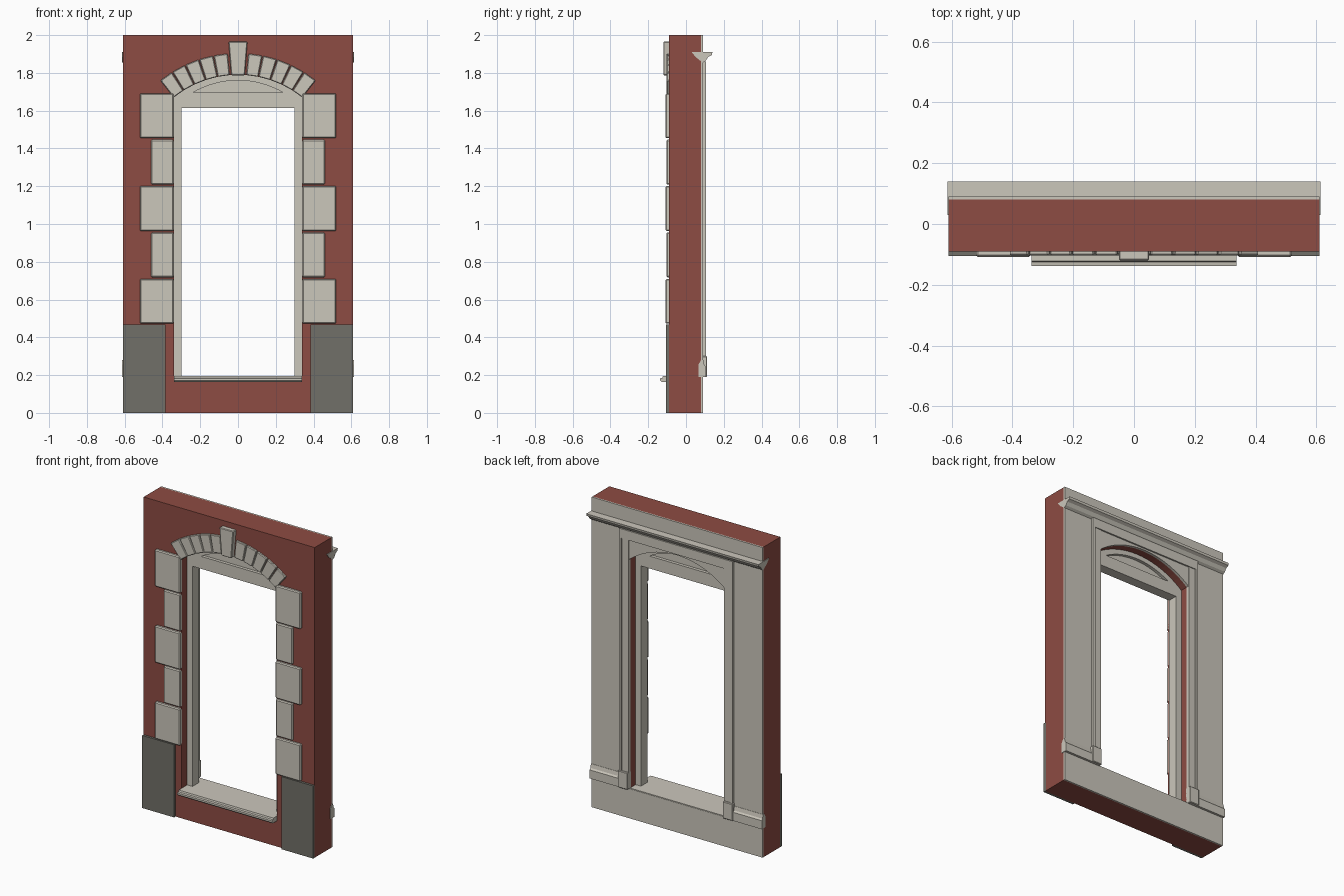
import bpy, bmesh, math

if "Cube" in bpy.data.objects:
    bpy.data.objects.remove(bpy.data.objects["Cube"])


def material(name, rgb):
    m = bpy.data.materials.new(name)
    m.use_nodes = True
    m.diffuse_color = (*rgb, 1)
    m.node_tree.nodes["Principled BSDF"].inputs["Base Color"].default_value = (*rgb, 1)
    return m


RED = material("red_brick", (0.27, 0.072, 0.056))
STONE = material("pale_stone", (0.60, 0.57, 0.50))
GREY = material("dark_grey_stone", (0.165, 0.162, 0.138))


def prism(name, loops, lo, hi, mat, axis="y", bevel=0):
    """Extrude flat outlines (later loops are holes) along y or x."""
    cu = bpy.data.curves.new(name, "CURVE")
    cu.dimensions, cu.fill_mode, cu.extrude = "2D", "BOTH", (hi - lo) / 2
    for loop in loops:
        s = cu.splines.new("POLY")
        s.points.add(len(loop) - 1)
        for p, (u, v) in zip(s.points, loop):
            p.co = (u, v, 0, 1)
        s.use_cyclic_u = True
    temp = bpy.data.objects.new(name + "_outline", cu)
    bpy.context.collection.objects.link(temp)
    dg = bpy.context.evaluated_depsgraph_get()
    mesh = bpy.data.meshes.new_from_object(temp.evaluated_get(dg))
    bpy.data.objects.remove(temp)
    mid = (lo + hi) / 2
    bm = bmesh.new()
    bm.from_mesh(mesh)
    for v in bm.verts:
        a, b, c = v.co
        v.co = (a, c + mid, b) if axis == "y" else (c + mid, a, b)
    bmesh.ops.remove_doubles(bm, verts=bm.verts, dist=1e-5)
    if len(loops) == 1:
        bmesh.ops.dissolve_limit(bm, angle_limit=0.01, verts=bm.verts, edges=bm.edges)
    bmesh.ops.recalc_face_normals(bm, faces=bm.faces)
    for f in bm.faces:
        f.smooth = False
    bm.to_mesh(mesh)
    bm.free()
    mesh.name = name
    mesh.materials.clear()
    mesh.materials.append(mat)
    ob = bpy.data.objects.new(name, mesh)
    bpy.context.collection.objects.link(ob)
    if bevel:
        mod = ob.modifiers.new("chamfer", "BEVEL")
        mod.width, mod.segments = bevel, 1
    return ob


def rect(x0, x1, z0, z1):
    return [(x0, z0), (x1, z0), (x1, z1), (x0, z1)]


def arc(radius, half_angle, cz, n=20):
    """Arc from right to left over the top."""
    return [(radius * math.sin(a), cz + radius * math.cos(a))
            for a in (half_angle * (1 - 2 * i / n) for i in range(n + 1))]


# Shared dimensions
W, HALF = 0.61, 0.34
ARC_Z, R_IN, R_OUT = 1.248, 0.542, 0.656
SPAN = math.asin(HALF / R_IN)
head = arc(R_IN, SPAN, ARC_Z)


def opening(bottom):
    return [(-HALF, bottom), (HALF, bottom)] + head


# Brick wall and the plaster lining behind it
prism("brick_wall", [rect(-W, W, 0, 2), opening(0.165)], -0.09, 0.08, RED)
prism("plaster_lining", [rect(-W, W, 0, 2), opening(0.19)], 0.08, 0.09, STONE)

# Window frame with a recessed arched panel in its head
lunette = arc(0.475, math.asin(0.24 / 0.475), 1.285)
prism("window_frame", [opening(0.19), rect(-0.3, 0.3, 0.195, 1.615), lunette],
      -0.035, 0.03, STONE)
prism("arched_panel", [lunette], -0.015, 0.01, STONE)

# Sill with a moulded nose
prism("window_sill", [[(0.088, 0.165), (0.088, 0.195), (-0.122, 0.195), (-0.125, 0.185),
                       (-0.138, 0.183), (-0.138, 0.172), (-0.128, 0.163), (-0.08, 0.163)]],
      -HALF + 0.002, HALF - 0.002, STONE, "x")

# Cornice and skirting profiles on the rear face
prism("rear_cornice", [[(0.03, 1.91), (0.14, 1.91), (0.137, 1.895), (0.118, 1.885),
                        (0.105, 1.865), (0.09, 1.855), (0.075, 1.865), (0.05, 1.885)]],
      -W - 0.004, W + 0.004, STONE, "x")
skirting = [(0.065, 0.19), (0.105, 0.19), (0.105, 0.245), (0.097, 0.255),
            (0.092, 0.28), (0.08, 0.28), (0.065, 0.255)]

for side, label in ((1, "left"), (-1, "right")):
    def span(a, b, z0, z1):
        return rect(*sorted((side * a, side * b)), z0, z1)

    # Rear casing, its outer bead, plinth block and skirting
    prism(label + "_casing", [span(HALF, 0.40, 0.2, 1.86)], 0.085, 0.1, STONE)
    prism(label + "_casing_bead", [span(0.388, 0.405, 0.2, 1.86)], 0.085, 0.106, STONE)
    prism(label + "_casing_plinth", [span(HALF, 0.41, 0.19, 0.3)], 0.07, 0.112, STONE,
          bevel=0.004)
    prism(label + "_skirting", [skirting], *sorted((side * 0.40, side * (W + 0.004))),
          STONE, "x")

    # Base block and alternating quoins
    prism(label + "_base_block", [span(0.383, W, 0, 0.468)], -0.105, -0.085, GREY)
    for i in range(5):
        outer = 0.46 if i % 2 else 0.52
        z = 0.472 + i * 0.2455
        prism(f"{label}_quoin_{i + 1}", [span(HALF, outer, z, z + 0.238)],
              -0.104 if i % 2 else -0.108, -0.08, STONE, bevel=0.006)

    # Arch stones between keystone and springing
    start, end = math.radians(4.6), math.radians(39)
    step = (end - start) / 5
    for i in range(5):
        a0, a1 = start + i * step + 0.004, start + (i + 1) * step - 0.004
        stone = [(side * r * math.sin(a), ARC_Z + r * math.cos(a))
                 for r, a in ((R_IN, a0 - 0.002), (R_OUT, a0), (R_OUT, a1), (R_IN, a1 + 0.002))]
        prism(f"{label}_arch_stone_{i + 1}", [stone], -0.103, -0.08, STONE, bevel=0.004)

# Keystone
prism("keystone", [[(-0.036, 1.787), (0.036, 1.787), (0.05, 1.965), (-0.05, 1.965)]],
      -0.12, -0.08, STONE, bevel=0.004)

# Head casing: a board cut to the arch, with a raised band on top
board = [(-HALF, 1.86), (-HALF, head[-1][1])] + head[::-1][1:-1] + [(HALF, head[0][1]), (HALF, 1.86)]
prism("head_casing", [board], 0.085, 0.096, STONE)
prism("head_casing_band", [rect(-0.405, 0.405, 1.80, 1.86)], 0.085, 0.106, STONE)
